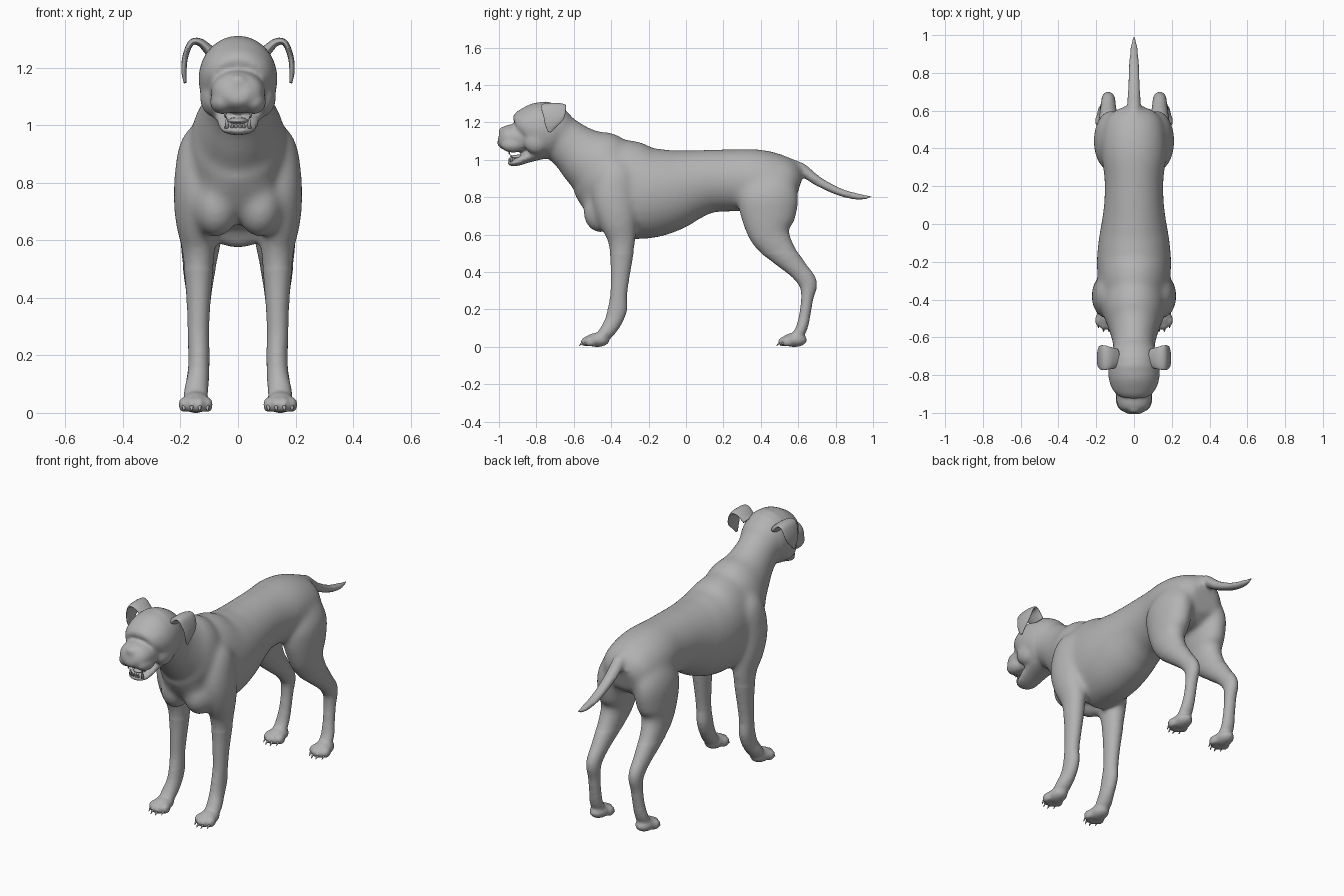
import bpy, bmesh, math
from mathutils import Vector, Matrix

if "Cube" in bpy.data.objects:
    bpy.data.objects.remove(bpy.data.objects["Cube"], do_unlink=True)

GREY = (0.45, 0.45, 0.45, 1)
coat = bpy.data.materials.new("coat grey")
coat.use_nodes = True
coat.diffuse_color = GREY
coat.node_tree.nodes["Principled BSDF"].inputs["Base Color"].default_value = GREY


def blend(a, b, c, d, t):
    """Catmull-Rom interpolation between b and c."""
    return 0.5 * (2*b + (c - a)*t + (2*a - 5*b + 4*c - d)*t*t + (3*b - a - 3*c + d)*t**3)


def loft(bm, rings, s=1, side=(1, 0, 0), count=28, steps=5):
    """Smooth tube through rings of x, y, z, side radius, other radius."""
    last = len(rings) - 1
    pts = []
    for i in range(last):
        four = [rings[max(0, min(last, i + k))] for k in (-1, 0, 1, 2)]
        for j in range(steps):
            pts.append([blend(*v, j / steps) for v in zip(*four)])
    pts.append(list(rings[-1]))
    loops = []
    for i, p in enumerate(pts):
        before, after = pts[max(i - 1, 0)], pts[min(i + 1, len(pts) - 1)]
        along = (Vector(after[:3]) - Vector(before[:3])).normalized()
        u = Vector(side)
        u = (u - along * u.dot(along)).normalized()
        w = along.cross(u)
        ring = []
        for k in range(count):
            a = math.tau * k / count
            v = Vector(p[:3]) + u * max(p[3], .003) * math.cos(a) + w * max(p[4], .003) * math.sin(a)
            ring.append(bm.verts.new((v.x * s, v.y, v.z)))
        loops.append(ring)
    for a, b in zip(loops, loops[1:]):
        for k in range(count):
            n = (k + 1) % count
            bm.faces.new((a[k], a[n], b[n], b[k]))
    bm.faces.new(loops[0])
    bm.faces.new(loops[-1])


def ball(bm, centre, radii):
    bmesh.ops.create_uvsphere(bm, u_segments=20, v_segments=12, radius=1,
                              matrix=Matrix.Translation(centre) @ Matrix.Diagonal((*radii, 1)))


def spike(bm, base, tip, radius):
    base, tip = Vector(base), Vector(tip)
    turn = (tip - base).to_track_quat('Z', 'Y').to_matrix().to_4x4()
    bmesh.ops.create_cone(bm, cap_ends=True, segments=10, radius1=radius, radius2=radius * .15,
                          depth=(tip - base).length,
                          matrix=Matrix.Translation((base + tip) / 2) @ turn)


def finish(bm, name):
    bmesh.ops.recalc_face_normals(bm, faces=bm.faces)
    mesh = bpy.data.meshes.new(name)
    bm.to_mesh(mesh)
    bm.free()
    mesh.materials.append(coat)
    ob = bpy.data.objects.new(name, mesh)
    bpy.context.collection.objects.link(ob)
    mesh.shade_smooth()
    return ob


def midline(rows):
    return [(0, *r) for r in rows]


# Torso, neck, skull, muzzle, jaw and tail: y, z, half width, half height
torso = [(-.555, .75, .04, .04), (-.525, .77, .11, .12), (-.44, .82, .16, .22),
         (-.34, .84, .187, .267), (-.2, .825, .197, .247), (-.08, .84, .187, .222),
         (.02, .865, .17, .192), (.12, .885, .158, .17), (.24, .89, .157, .167),
         (.36, .89, .172, .168), (.46, .88, .17, .16), (.55, .865, .15, .135), (.605, .85, .09, .08)]
neck = [(-.38, .86, .17, .2), (-.46, .96, .165, .2), (-.54, 1.015, .137, .163),
        (-.61, 1.07, .116, .135), (-.68, 1.125, .108, .125), (-.73, 1.16, .1, .11)]
skull = [(-.6, 1.17, .04, .04), (-.64, 1.17, .1, .1), (-.7, 1.165, .127, .14),
         (-.76, 1.16, .137, .156), (-.82, 1.17, .134, .137), (-.87, 1.17, .117, .102),
         (-.9, 1.16, .09, .07)]
muzzle = [(-.8, 1.13, .1, .07), (-.88, 1.12, .096, .076), (-.94, 1.117, .092, .072),
          (-.98, 1.118, .074, .06), (-1.002, 1.122, .036, .036)]
jaw = [(-.76, 1.05, .09, .045), (-.84, 1.018, .076, .032), (-.9, .99, .064, .022),
       (-.935, .984, .05, .017), (-.952, .988, .03, .01)]
tail = [(.5, .97, .06, .05), (.6, .958, .038, .036), (.71, .883, .034, .026),
        (.83, .825, .029, .021), (.93, .802, .021, .017), (.998, .803, .006, .006)]

# Legs: x, y, z, half width, half depth
foreleg = [(.11, -.35, 1.0, .03, .05), (.132, -.37, .93, .07, .1), (.146, -.385, .8, .077, .115),
           (.147, -.365, .68, .073, .102), (.138, -.345, .58, .06, .078), (.137, -.345, .48, .05, .062),
           (.137, -.352, .38, .042, .052), (.138, -.36, .28, .038, .046), (.136, -.367, .2, .038, .053),
           (.138, -.392, .13, .038, .046), (.145, -.425, .08, .042, .04), (.147, -.46, .045, .042, .03)]
hindleg = [(.09, .42, .95, .05, .1), (.115, .438, .82, .092, .16), (.123, .44, .7, .088, .15),
           (.13, .45, .6, .072, .112), (.135, .52, .5, .057, .075), (.136, .602, .41, .044, .053),
           (.136, .652, .34, .038, .05), (.137, .648, .26, .034, .034), (.14, .635, .17, .034, .031),
           (.145, .618, .1, .037, .031), (.147, .59, .05, .04, .03)]
PAWS = {"front": -.475, "hind": .58}
TOES = ((-.041, -.035), (-.014, -.055), (.014, -.055), (.041, -.035))

body = bmesh.new()
for rows in (torso, neck, skull, muzzle, jaw, tail):
    loft(body, midline(rows))
ball(body, (0, -.978, 1.152), (.034, .025, .024))
for s in (1, -1):
    loft(body, foreleg, s)
    loft(body, hindleg, s)
    # Chest muscle, hanging lip, cheek and brow
    ball(body, (s * .075, -.46, .72), (.08, .09, .11))
    ball(body, (s * .052, -.925, 1.082), (.046, .068, .044))
    ball(body, (s * .085, -.8, 1.1), (.048, .07, .07))
    ball(body, (s * .062, -.875, 1.217), (.042, .025, .02))
    for y in PAWS.values():
        ball(body, (s * .147, y, .037), (.05, .068, .038))
        for dx, dy in TOES:
            ball(body, (s * .147 + dx, y + dy, .028), (.019, .033, .028))
body = finish(body, "body")

# Fuse the parts into one skin
fuse = body.modifiers.new("fuse", 'REMESH')
fuse.mode = 'VOXEL'
fuse.voxel_size = .0085
graph = bpy.context.evaluated_depsgraph_get()
skin = bpy.data.meshes.new_from_object(body.evaluated_get(graph))
body.modifiers.clear()
bm = bmesh.new()
bm.from_mesh(skin)


def relax(verts, times):
    for _ in range(times):
        bmesh.ops.smooth_vert(bm, verts=verts, factor=.5, use_axis_x=True, use_axis_y=True, use_axis_z=True)


relax(bm.verts[:], 4)
relax([v for v in bm.verts if v.co.z > .15 and v.co.y > -.85], 4)
relax([v for v in bm.verts if v.co.z > .5 and -.7 < v.co.y < .62], 22)
bm.to_mesh(skin)
bm.free()
body.data = skin
skin.materials.clear()
skin.materials.append(coat)
skin.shade_smooth()

# Folded ears and eyes
ear = [(.09, -.71, 1.25, .05, .02), (.13, -.71, 1.288, .06, .014), (.163, -.708, 1.287, .066, .011),
       (.183, -.708, 1.24, .06, .01), (.188, -.722, 1.19, .035, .009), (.184, -.73, 1.148, .008, .005)]
for s, label in ((1, "left"), (-1, "right")):
    bm = bmesh.new()
    loft(bm, ear, s, side=(0, 1, 0))
    finish(bm, label + "_ear")
    bm = bmesh.new()
    ball(bm, (s * .073, -.882, 1.186), (.021, .018, .014))
    finish(bm, label + "_eye")

# Tongue and teeth
bm = bmesh.new()
ball(bm, (0, -.885, 1.016), (.036, .055, .012))
finish(bm, "tongue")
bm = bmesh.new()
for s in (1, -1):
    spike(bm, (s * .038, -.932, .99), (s * .04, -.937, 1.03), .009)
    spike(bm, (s * .046, -.945, 1.06), (s * .044, -.945, 1.025), .009)
    for k in (.007, .02):
        spike(bm, (s * k, -.943, .992), (s * k, -.946, 1.012), .007)
finish(bm, "teeth")

# Claws on every toe
for label, y in PAWS.items():
    bm = bmesh.new()
    for s in (1, -1):
        for dx, dy in TOES:
            x = s * .147 + dx
            spike(bm, (x, y + dy - .022, .024), (x, y + dy - .042, .006), .008)
    finish(bm, label + "_claws")
